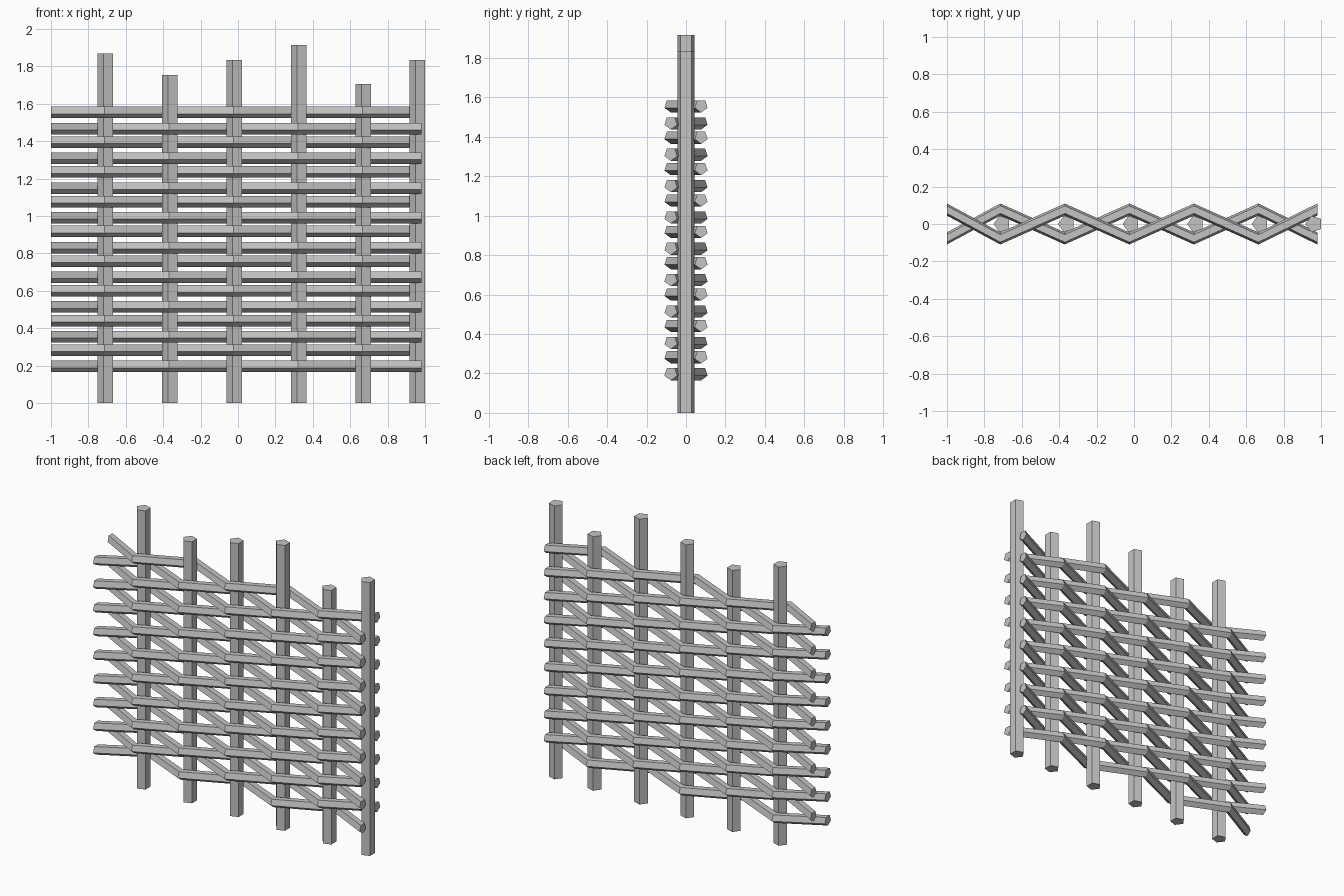
import bpy, bmesh
from math import cos, sin, pi

cube = bpy.data.objects.get("Cube")
if cube:
    bpy.data.objects.remove(cube, do_unlink=True)

# One plain grey for the whole fence
grey = bpy.data.materials.new("weathered_grey")
grey.use_nodes = True
colour = (0.55, 0.55, 0.55, 1)
grey.diffuse_color = colour
grey.node_tree.nodes["Principled BSDF"].inputs["Base Color"].default_value = colour


def pentagon(radius, start):
    return [(radius * cos(start + i * 2 * pi / 5), radius * sin(start + i * 2 * pi / 5))
            for i in range(5)]


def loft(name, rings):
    """Skin a row of five-sided rings and cap both ends."""
    bm = bmesh.new()
    loops = [[bm.verts.new(p) for p in ring] for ring in rings]
    for a, b in zip(loops, loops[1:]):
        for i in range(5):
            j = (i + 1) % 5
            bm.faces.new((a[i], a[j], b[j], b[i]))
    bm.faces.new(loops[0])
    bm.faces.new(loops[-1])
    bmesh.ops.recalc_face_normals(bm, faces=bm.faces)
    mesh = bpy.data.meshes.new(name)
    bm.to_mesh(mesh)
    bm.free()
    mesh.materials.append(grey)
    obj = bpy.data.objects.new(name, mesh)
    bpy.context.collection.objects.link(obj)
    return obj


# Upright posts of uneven height, flat side towards +x
post_x = [-0.705 + 0.345 * i for i in range(5)] + [0.962]
post_tops = [1.87, 1.755, 1.835, 1.915, 1.705, 1.835]
section = pentagon(0.046, pi)
for n, (x, top) in enumerate(zip(post_x, post_tops)):
    loft(f"post_{n + 1}", [[(x + u, v, z) for u, v in section] for z in (0, top)])

# Woven rods, point down, passing alternately behind and in front of the posts
rod_x = [-1] + [-0.715 + 0.345 * i for i in range(5)] + [0.98]
section = pentagon(0.034, -pi / 2)


def rod(name, z, side):
    rings = []
    for i, x in enumerate(rod_x):
        y = 0.077 * side * (-1) ** i
        rings.append([(x, y + u, z + v) for u, v in section])
    loft(name, rings)


for row in range(9):
    rod(f"rod_a_{row + 1}", 0.285 + 0.159 * row, 1)
    rod(f"rod_b_{row + 1}", 0.199 + 0.159 * row, -1)
